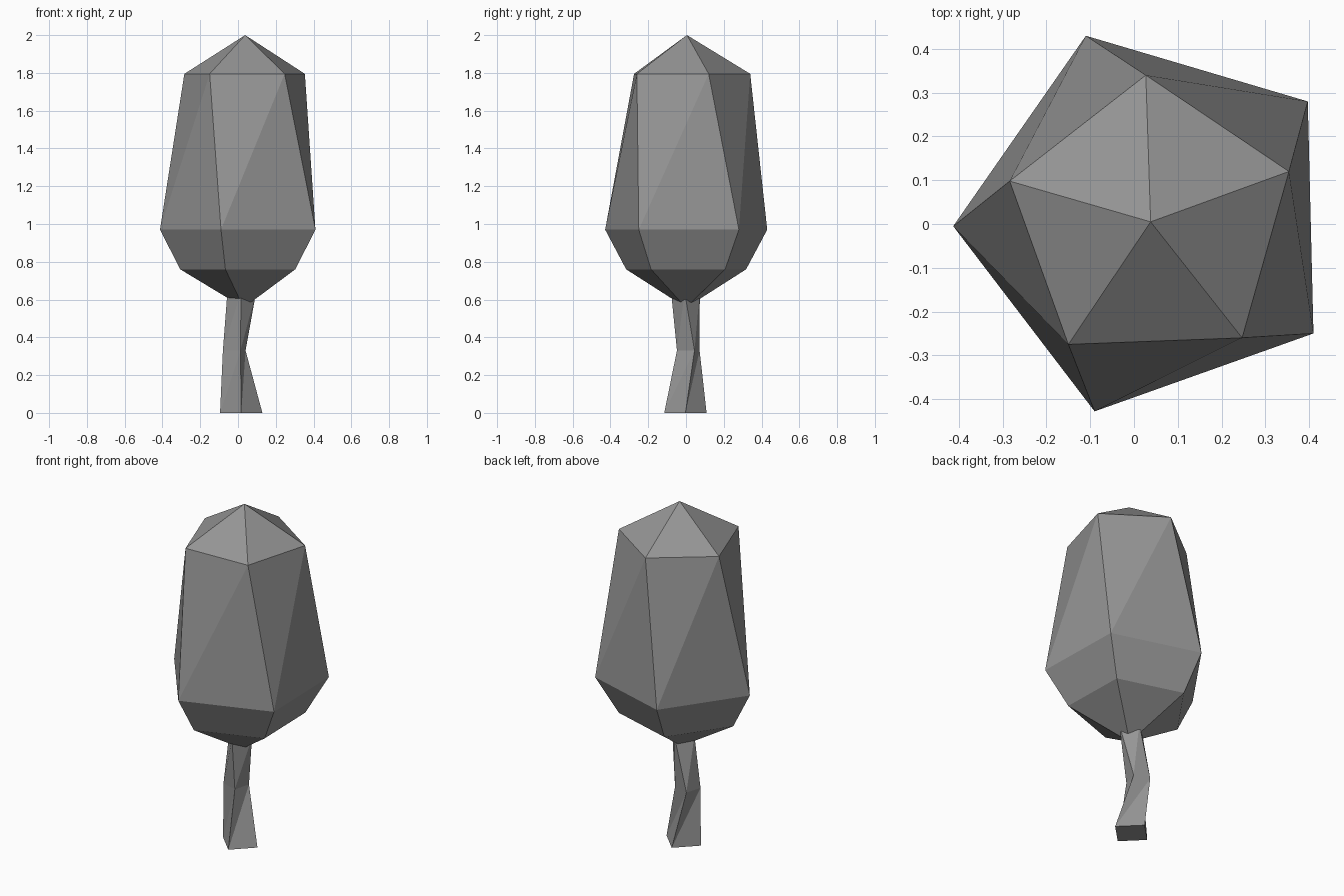
import bpy
import bmesh

cube = bpy.data.objects.get("Cube")
if cube:
    bpy.data.objects.remove(cube, do_unlink=True)

# One plain grey for the whole tree
grey = bpy.data.materials.new("grey")
grey.use_nodes = True
COLOUR = (0.3, 0.3, 0.3, 1)
grey.diffuse_color = COLOUR
grey.node_tree.nodes["Principled BSDF"].inputs["Base Color"].default_value = COLOUR


def loft(name, rings, bottom=None, top=None):
    """Join rings of (height, outline), closing ends with a tip or a flat cap."""
    bm = bmesh.new()
    loops = [[bm.verts.new((x, y, z)) for x, y in pts] for z, pts in rings]
    n = len(loops[0])
    for low, high in zip(loops, loops[1:]):
        for i in range(n):
            j = (i + 1) % n
            bm.faces.new((low[i], low[j], high[j]))
            bm.faces.new((low[i], high[j], high[i]))
    for loop, tip in ((loops[0], bottom), (loops[-1], top)):
        if tip:
            v = bm.verts.new(tip)
            for i in range(n):
                bm.faces.new((loop[i], loop[(i + 1) % n], v))
        else:
            bm.faces.new(loop)
    bmesh.ops.recalc_face_normals(bm, faces=bm.faces)
    mesh = bpy.data.meshes.new(name)
    bm.to_mesh(mesh)
    bm.free()
    mesh.materials.append(grey)
    obj = bpy.data.objects.new(name, mesh)
    bpy.context.collection.objects.link(obj)
    return obj


def square(cx, cy, dx, dy):
    """Square outline from its centre and one corner offset."""
    return [(cx + dx, cy + dy), (cx - dy, cy + dx),
            (cx - dx, cy - dy), (cx + dy, cy - dx)]


# Trunk: a square post, pinched and twisted at the middle
loft("trunk", [
    (0, square(0.017, -0.003, 0.112, 0)),
    (0.33, square(-0.02, 0.012, 0.06, 0.033)),
    (0.64, square(0.02, -0.003, 0.076, -0.004)),
])

# Crown: five-sided, widest low down, tapering to a peak
widest = [(-0.11, 0.43), (-0.413, -0.005), (-0.09, -0.428),
          (0.41, -0.25), (0.397, 0.28)]
shoulder = [(0.027, 0.34), (-0.284, 0.098), (-0.15, -0.275),
            (0.247, -0.26), (0.354, 0.12)]
underside = [(x * 0.74, y * 0.74) for x, y in widest]
loft("crown", [(0.76, underside), (0.97, widest), (1.795, shoulder)],
     bottom=(0.03, 0, 0.557), top=(0.038, 0.005, 2))
